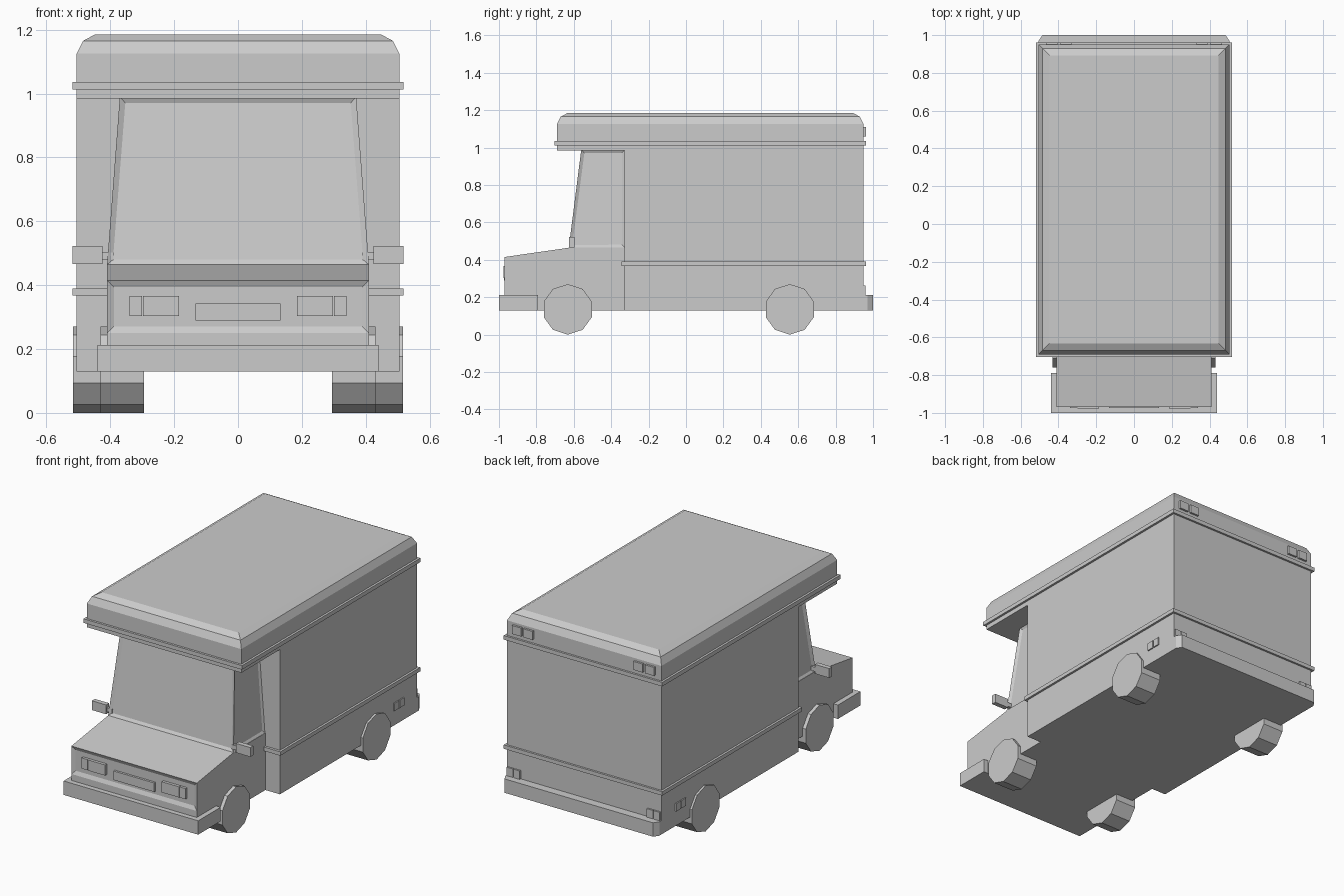
import bpy, bmesh, math
from mathutils import Matrix

if "Cube" in bpy.data.objects:
    bpy.data.objects.remove(bpy.data.objects["Cube"])


def finish(name, bm):
    bmesh.ops.recalc_face_normals(bm, faces=bm.faces)
    me = bpy.data.meshes.new(name)
    bm.to_mesh(me)
    bm.free()
    ob = bpy.data.objects.new(name, me)
    bpy.context.collection.objects.link(ob)
    return ob


def loft(name, rings, insets=(), margin=0.03, depth=-0.01):
    """Skin rings of points; recess any faces whose test in insets passes."""
    bm = bmesh.new()
    vs = [[bm.verts.new(p) for p in r] for r in rings]
    n = len(rings[0])
    for a, b in zip(vs, vs[1:]):
        for i in range(n):
            bm.faces.new((a[i], a[(i + 1) % n], b[(i + 1) % n], b[i]))
    bm.faces.new(vs[0])
    bm.faces.new(vs[-1])
    bmesh.ops.recalc_face_normals(bm, faces=bm.faces)
    picked = [f for f in bm.faces if any(t(f) for t in insets)]
    if picked:
        bmesh.ops.inset_individual(bm, faces=picked, thickness=margin, depth=depth)
    return finish(name, bm)


def rect(x, y0, y1, z):
    return [(-x, y0, z), (x, y0, z), (x, y1, z), (-x, y1, z)]


def box(name, x0, x1, y0, y1, z0, z1):
    return loft(name, [[(x0, y0, z), (x1, y0, z), (x1, y1, z), (x0, y1, z)] for z in (z0, z1)])


def pair(name, x0, x1, *rest):
    box("right_" + name, x0, x1, *rest)
    box("left_" + name, -x1, -x0, *rest)


# cargo body, lower and upper trim
box("cargo_body", -0.505, 0.505, -0.33, 0.95, 0.13, 1.0)
box("lower_trim", -0.518, 0.518, -0.345, 0.962, 0.367, 0.39)
box("roof_trim", -0.518, 0.518, -0.703, 0.962, 1.012, 1.036)

# overhanging roof with bevelled upper edges
loft("roof", [rect(0.505, -0.69, 0.95, 0.985), rect(0.505, -0.69, 0.95, 1.125),
              rect(0.485, -0.67, 0.93, 1.165), rect(0.448, -0.633, 0.893, 1.185)])

# lower cab with bonnet; recessed grille panel on the front
profile = [(-0.97, 0.13), (-0.97, 0.25), (-0.97, 0.415), (-0.61, 0.467), (-0.32, 0.467), (-0.32, 0.13)]
loft("lower_cab", [[(x, y, z) for y, z in profile] for x in (-0.41, 0.41)],
     [lambda f: f.normal.y < -0.9 and f.calc_center_median().z > 0.3])

# cab greenhouse with recessed windscreen and side windows
loft("upper_cab", [rect(0.41, -0.627, -0.325, 0.464), rect(0.37, -0.56, -0.325, 0.99)],
     [lambda f: f.normal.y < -0.9, lambda f: abs(f.normal.x) > 0.9], margin=0.025)

# headlights, indicators and number plate
pair("headlight", 0.185, 0.298, -0.977, -0.95, 0.303, 0.366)
pair("indicator", 0.30, 0.34, -0.975, -0.95, 0.303, 0.366)
box("plate", -0.133, 0.133, -0.973, -0.95, 0.29, 0.343)

# bumpers
box("front_bumper", -0.44, 0.44, -1.0, -0.79, 0.13, 0.212)
loft("rear_bumper", [[(-0.505, 0.94, z), (0.505, 0.94, z), (0.505, 0.97, z), (0.485, 1.0, z),
                      (-0.485, 1.0, z), (-0.505, 0.97, z)] for z in (0.13, 0.212)])

# door mirrors
pair("mirror_stalk", 0.39, 0.43, -0.618, -0.60, 0.478, 0.503)
pair("mirror", 0.425, 0.518, -0.625, -0.597, 0.467, 0.522)

# marker and tail lights, two squares each
for i in range(2):
    pair(f"side_marker_{i}", 0.49, 0.512, 0.73 + 0.05 * i, 0.772 + 0.05 * i, 0.218, 0.264)
    pair(f"tail_light_{i}", 0.415 + 0.045 * i, 0.455 + 0.045 * i, 0.94, 0.96, 0.212, 0.262)
    pair(f"roof_light_{i}", 0.33 + 0.075 * i, 0.39 + 0.075 * i, 0.94, 0.962, 1.06, 1.11)

# ten-sided wheels, rear track wider than front
for axle, y, x in (("front", -0.632, 0.3625), ("rear", 0.555, 0.449)):
    for side, s in (("right", 1), ("left", -1)):
        bm = bmesh.new()
        m = (Matrix.Translation((s * x, y, 0.135)) @ Matrix.Rotation(math.pi / 2, 4, 'Y'))
        bmesh.ops.create_cone(bm, cap_ends=True, segments=10, radius1=0.135, radius2=0.135, depth=0.136)
        # put a corner at the bottom
        low = min(bm.verts, key=lambda v: v.co.x)
        turn = math.pi - math.atan2(low.co.y, low.co.x)
        bmesh.ops.transform(bm, matrix=m @ Matrix.Rotation(turn, 4, 'Z'), verts=bm.verts)
        finish(f"{axle}_{side}_wheel", bm)
